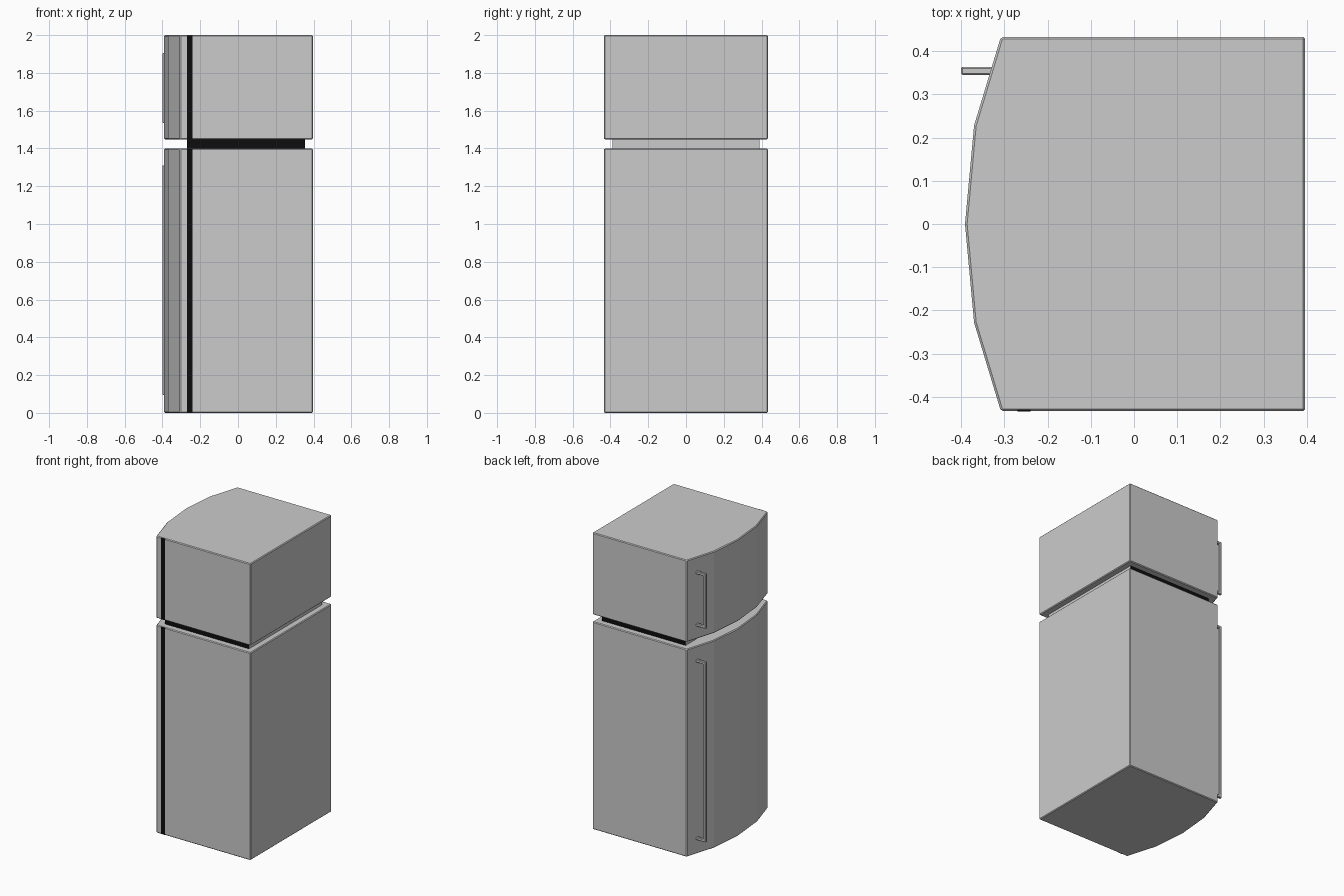
import bpy, bmesh
from mathutils import Vector

if "Cube" in bpy.data.objects:
    bpy.data.objects.remove(bpy.data.objects["Cube"])

black = bpy.data.materials.new("black_seal")
black.diffuse_color = (0.004, 0.004, 0.004, 1)
black.use_nodes = True
black.node_tree.nodes["Principled BSDF"].inputs["Base Color"].default_value = black.diffuse_color
grey = bpy.data.materials.new("grey_shell")
grey.diffuse_color = (0.8, 0.8, 0.8, 1)
grey.use_nodes = True
grey.node_tree.nodes["Principled BSDF"].inputs["Base Color"].default_value = grey.diffuse_color


def prism(name, points, direction, bevel=0.0):
    """Extrude a closed 3D polygon along a direction, with chamfered edges."""
    bm = bmesh.new()
    face = bm.faces.new([bm.verts.new(p) for p in points])
    ext = bmesh.ops.extrude_face_region(bm, geom=[face])
    verts = [g for g in ext["geom"] if isinstance(g, bmesh.types.BMVert)]
    bmesh.ops.translate(bm, vec=Vector(direction), verts=verts)
    bmesh.ops.recalc_face_normals(bm, faces=bm.faces)
    mesh = bpy.data.meshes.new(name)
    bm.to_mesh(mesh)
    bm.free()
    obj = bpy.data.objects.new(name, mesh)
    bpy.context.collection.objects.link(obj)
    if bevel:
        mod = obj.modifiers.new("chamfer", 'BEVEL')
        mod.width = bevel
        mod.segments = 1
        mod.limit_method = 'ANGLE'
    return obj


def slab(name, x0, x1, y0, y1, z0, z1, bevel=0.0):
    pts = [(x0, y0, z0), (x1, y0, z0), (x1, y1, z0), (x0, y1, z0)]
    return prism(name, pts, (0, 0, z1 - z0), bevel)


def handle(name, z0, z1):
    # Bracket outline: long grip with a stub into the door at each end
    t, xo, xi = 0.018, -0.40, -0.325
    outline = [(xi, z0), (xo, z0), (xo, z1), (xi, z1),
               (xi, z1 - t), (xo + t, z1 - t), (xo + t, z0 + t), (xi, z0 + t)]
    return prism(name, [(x, 0.345, z) for x, z in outline], (0, 0.018, 0), 0.003)


# Bow-fronted plan shared by both compartments
plan = [(-0.308, -0.433), (0.396, -0.433), (0.396, 0.433), (-0.308, 0.433),
        (-0.37, 0.228), (-0.391, 0), (-0.37, -0.228)]

for part, z0, z1, h0, h1 in (("fridge", 0, 1.4, 0.095, 1.31),
                             ("freezer", 1.448, 2.0, 1.535, 1.905)):
    prism(part + "_cabinet", [(x, y, z0) for x, y in plan], (0, 0, z1 - z0), 0.005)
    handle(part + "_handle", h0, h1)
    # Dark door seal on the hinge side
    seal = slab(part + "_door_seal", -0.27, -0.24, -0.434, -0.425, z0 + 0.002, z1 - 0.002)
    seal.data.materials.append(black)

# Recessed neck between compartments, dark on its two sides
neck = slab("neck", -0.27, 0.355, -0.39, 0.39, 1.395, 1.453)
neck.data.materials.append(grey)
neck.data.materials.append(black)
for poly in neck.data.polygons:
    poly.material_index = 1 if abs(poly.normal.y) > 0.9 else 0
